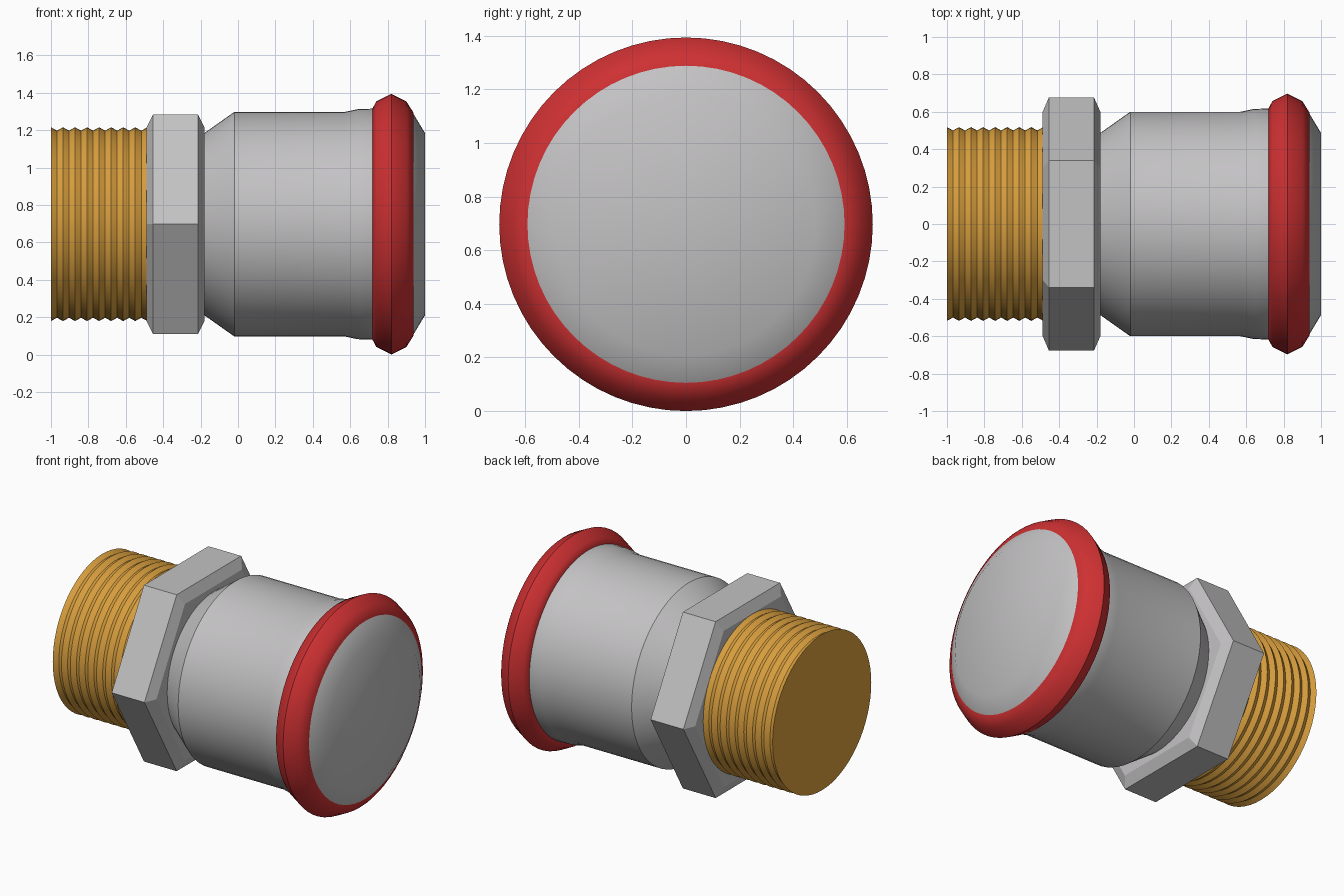
import bpy
import bmesh
from math import cos, sin, pi, radians

AXIS_Z = 0.697   # height of the fitting's centre line

cube = bpy.data.objects.get("Cube")
if cube:
    bpy.data.objects.remove(cube, do_unlink=True)


def material(name, rgb):
    mat = bpy.data.materials.new(name)
    mat.use_nodes = True
    mat.diffuse_color = (*rgb, 1)
    mat.node_tree.nodes["Principled BSDF"].inputs["Base Color"].default_value = (*rgb, 1)
    return mat


steel = material("steel grey", (0.55, 0.54, 0.55))
brass = material("brass", (0.72, 0.36, 0.05))
red = material("red", (0.62, 0.03, 0.032))


def lathe(name, profile, mat, sides=64, smooth=None, ring=False):
    """Sweep (x, radius) points around the centre line; cap the ends or close into a ring."""
    bm = bmesh.new()
    loops = []
    for x, r in profile:
        angles = [2 * pi * i / sides for i in range(sides)]
        loops.append([bm.verts.new((x, r * cos(a), AXIS_Z + r * sin(a))) for a in angles])
    pairs = list(zip(loops, loops[1:]))
    if ring:
        pairs.append((loops[-1], loops[0]))
    else:
        bm.faces.new(loops[0])
        bm.faces.new(loops[-1])
    for a, b in pairs:
        for i in range(sides):
            j = (i + 1) % sides
            bm.faces.new((a[i], a[j], b[j], b[i]))
    bmesh.ops.recalc_face_normals(bm, faces=bm.faces)
    mesh = bpy.data.meshes.new(name)
    bm.to_mesh(mesh)
    bm.free()
    mesh.materials.append(mat)
    obj = bpy.data.objects.new(name, mesh)
    bpy.context.collection.objects.link(obj)
    if smooth:
        bpy.ops.object.select_all(action='DESELECT')
        obj.select_set(True)
        bpy.context.view_layer.objects.active = obj
        bpy.ops.object.shade_smooth_by_angle(angle=radians(smooth))
    return obj


# Threaded end: alternating crests and roots
turns = 8
start, end = -1.0, -0.485
thread = [(start + (end - start) * i / (2 * turns), 0.5 if i % 2 else 0.518)
          for i in range(2 * turns + 1)]
lathe("threaded_end", thread, brass, smooth=30)

# Hexagonal nut with chamfered rims, flats at top and bottom
lathe("hex_nut", [(-0.488, 0.6), (-0.455, 0.677), (-0.214, 0.677), (-0.18, 0.6)],
      steel, sides=6)

# Socket body with tapered shoulder, slight flare and closed end
lathe("socket_body", [(-0.19, 0.487), (-0.18, 0.487), (-0.02, 0.6), (0.57, 0.6),
                      (0.64, 0.615), (0.73, 0.618), (0.935, 0.595), (1.0, 0.487)],
      steel, smooth=33)

# Bulging seal band around the socket mouth
lathe("seal_band", [(0.72, 0.59), (0.72, 0.62), (0.74, 0.657), (0.82, 0.697),
                    (0.9, 0.657), (0.937, 0.598), (0.937, 0.58)],
      red, smooth=52, ring=True)
